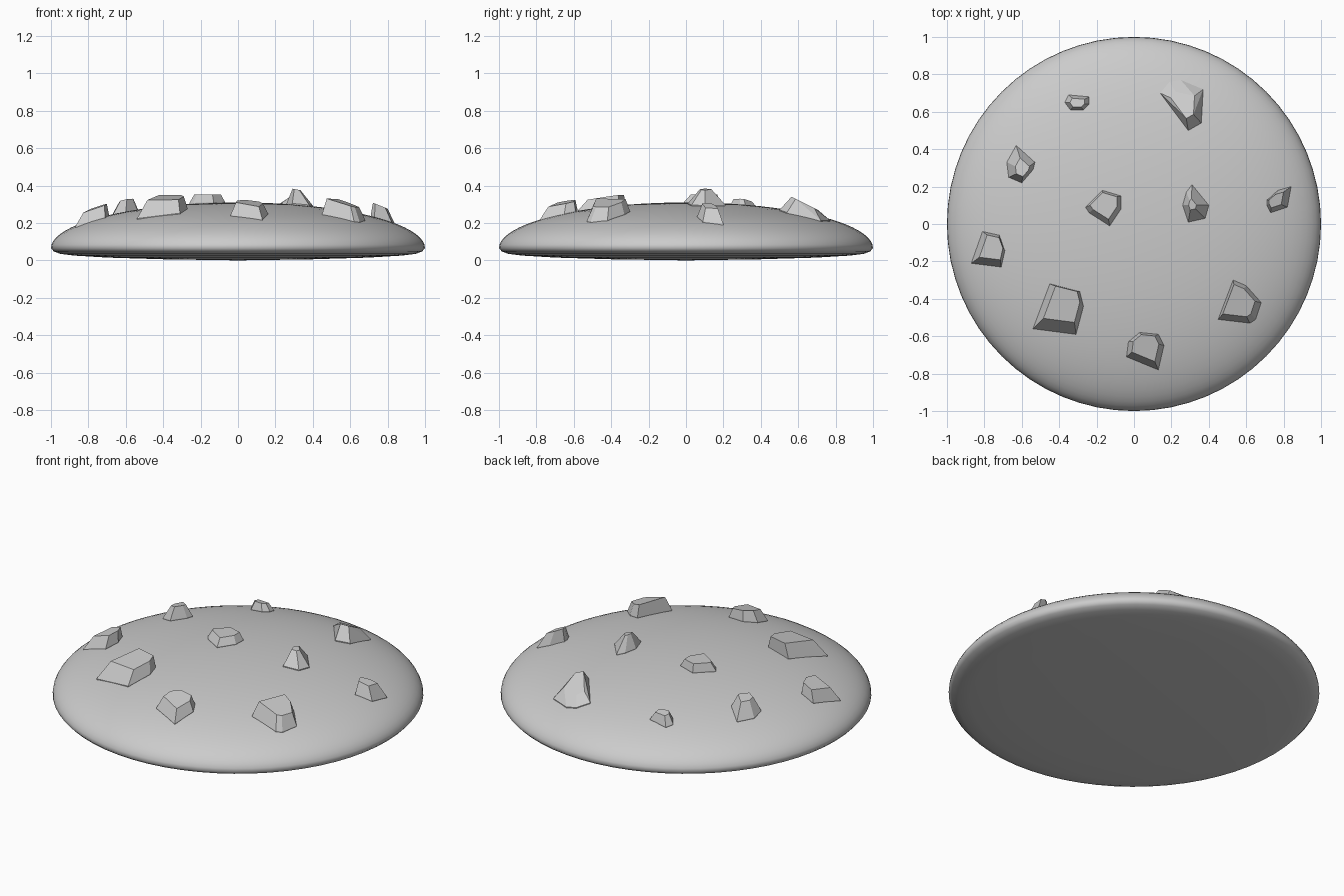
import bpy
import bmesh
import math
from mathutils import Vector

default_cube = bpy.data.objects.get("Cube")
if default_cube:
    bpy.data.objects.remove(default_cube, do_unlink=True)

RIM_Z, TOP_Z = 0.065, 0.31


def make_material(name, colour):
    material = bpy.data.materials.new(name)
    material.use_nodes = True
    material.diffuse_color = colour
    material.node_tree.nodes["Principled BSDF"].inputs["Base Color"].default_value = colour
    return material


stone_grey = make_material("stone grey", (0.6, 0.6, 0.6, 1))


def add_object(name, bm):
    bmesh.ops.recalc_face_normals(bm, faces=bm.faces)
    mesh = bpy.data.meshes.new(name)
    bm.to_mesh(mesh)
    bm.free()
    obj = bpy.data.objects.new(name, mesh)
    bpy.context.collection.objects.link(obj)
    mesh.materials.append(stone_grey)
    return obj


def dome_height(x, y):
    """Height of the mound's upper surface."""
    return RIM_Z + (TOP_Z - RIM_Z) * math.sqrt(max(0, 1 - x * x - y * y))


# Mound: half profile spun round the vertical axis
def build_mound(segments=64, steps=20):
    profile = [Vector((0, 0, 0)), Vector((0.4, 0, 0.006)), Vector((0.7, 0, 0.015)),
               Vector((0.88, 0, 0.026)), Vector((0.95, 0, 0.035)), Vector((0.985, 0, 0.048))]
    for i in range(steps + 1):
        angle = math.pi / 2 * i / steps
        radius = math.cos(angle) if i < steps else 0
        profile.append(Vector((radius, 0, dome_height(radius, 0))))
    bm = bmesh.new()
    verts = [bm.verts.new(p) for p in profile]
    edges = [bm.edges.new(pair) for pair in zip(verts, verts[1:])]
    bmesh.ops.spin(bm, geom=verts + edges, cent=(0, 0, 0), axis=(0, 0, 1),
                   angle=math.tau, steps=segments, use_duplicate=False)
    bmesh.ops.remove_doubles(bm, verts=bm.verts, dist=0.0005)
    for face in bm.faces:
        face.smooth = True
    return add_object("mound", bm)


# Rock: convex hull of a footprint sunk in the mound and a smaller, tilted crown
def build_rock(name, footprint, top, scale=0.65, shift=(0, 0), tilt=(0, 0)):
    points = [Vector(p) / 100 for p in footprint]
    centre = sum(points, Vector((0, 0))) / len(points)
    bm = bmesh.new()
    for p in points:
        z = dome_height(*p)
        bm.verts.new((p.x, p.y, z - 0.04))
        bm.verts.new((p.x, p.y, z + 0.005))
        offset = (p - centre) * scale
        crown = centre + offset + Vector(shift) / 100
        bm.verts.new((crown.x, crown.y, top + offset.dot(Vector(tilt))))
    hull = bmesh.ops.convex_hull(bm, input=bm.verts)
    spare = {g for g in hull["geom_interior"] + hull["geom_unused"]
             if isinstance(g, bmesh.types.BMVert)}
    bmesh.ops.delete(bm, geom=list(spare), context="VERTS")
    bmesh.ops.dissolve_limit(bm, angle_limit=math.radians(9),
                             verts=bm.verts, edges=bm.edges)
    return add_object(name, bm)


build_mound()

build_rock("centre_rock", [(-26, 9), (-17, 18), (-7, 15), (-7, 8), (-13, -1), (-24, 6)],
           top=0.352, scale=0.75, shift=(0, 1))
build_rock("peaked_rock", [(26, 10), (28, 17), (31, 21), (40, 10), (38, 3), (29, 1)],
           top=0.38, scale=0.3, shift=(-1, 0), tilt=(-0.2, 0))
build_rock("left_edge_rock", [(71, 13), (77, 18), (84, 20), (82, 9), (73, 6), (71, 10)],
           top=0.295, scale=0.6, shift=(-1, 0), tilt=(-0.4, 0))
build_rock("front_left_rock", [(45, -51), (53, -30), (60, -33), (68, -42), (65, -51), (62, -53)],
           top=0.305, scale=0.75, shift=(-1, 1), tilt=(-0.3, 0.1))
build_rock("front_rock", [(-4, -71), (-3, -63), (3, -58), (13, -59), (16, -65), (13, -78)],
           top=0.31, scale=0.72, shift=(0, 1), tilt=(-0.1, 0.2))
build_rock("front_right_rock",
           [(-54, -56), (-45, -32), (-40, -33), (-29, -36), (-27, -44), (-31, -59)],
           top=0.34, scale=0.72, shift=(1, 2), tilt=(0.03, 0.15))
build_rock("right_edge_rock", [(-87, -21), (-81, -4), (-72, -6), (-69, -14), (-71, -23)],
           top=0.285, scale=0.7, shift=(1, 1), tilt=(0.35, 0.05))
build_rock("back_right_rock",
           [(-68, 33), (-63, 42), (-53, 33), (-54, 29), (-60, 22), (-67, 25)],
           top=0.322, scale=0.5, shift=(1, -1), tilt=(0.2, -0.1))
build_rock("back_pebble", [(-37, 65), (-35, 69), (-24, 68), (-24, 64), (-27, 61), (-34, 61)],
           top=0.285, scale=0.6, tilt=(0, -0.2))
build_rock("back_left_rock", [(14, 70), (19, 76), (25, 77), (37, 72), (36, 54), (29, 50)],
           top=0.295, scale=0.55, shift=(0, -1), tilt=(0, -0.5))
